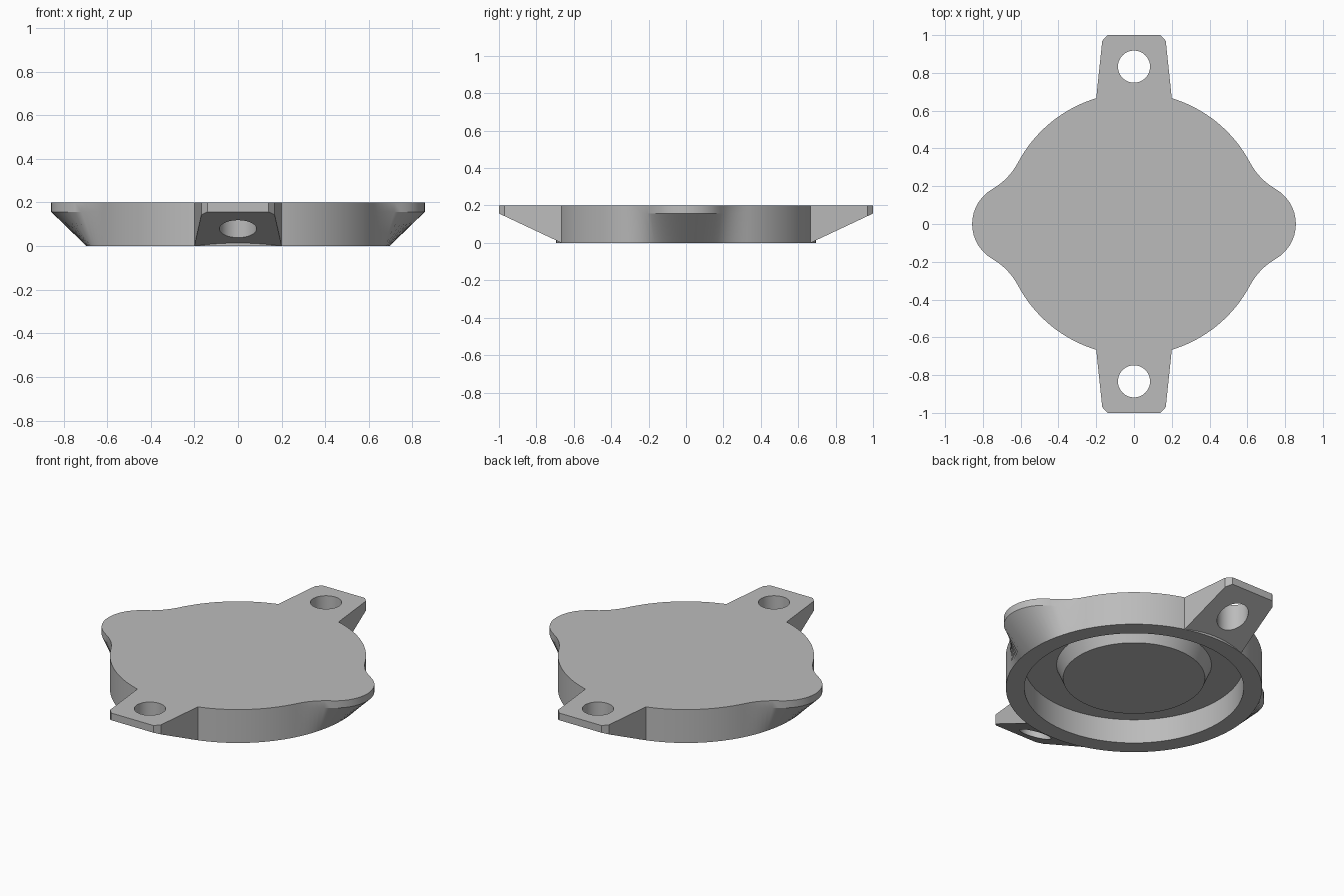
import bpy, bmesh
from math import sin, cos, radians, degrees, sqrt, atan2
from mathutils import Vector

cube = bpy.data.objects.get("Cube")
if cube:
    bpy.data.objects.remove(cube, do_unlink=True)

HEIGHT, RIM, DISC = 0.2, 0.157, 0.695      # total height, lip height, disc radius
STEPS = 180

grey = bpy.data.materials.new("plain grey")
grey.use_nodes = True
grey.diffuse_color = (0.5, 0.5, 0.5, 1)
grey.node_tree.nodes["Principled BSDF"].inputs["Base Color"].default_value = (0.5, 0.5, 0.5, 1)


def make_object(name, bm):
    bmesh.ops.recalc_face_normals(bm, faces=bm.faces)
    mesh = bpy.data.meshes.new(name)
    bm.to_mesh(mesh)
    bm.free()
    mesh.materials.append(grey)
    obj = bpy.data.objects.new(name, mesh)
    bpy.context.collection.objects.link(obj)
    return obj


def activate(obj):
    bpy.ops.object.select_all(action='DESELECT')
    obj.select_set(True)
    bpy.context.view_layer.objects.active = obj


def smooth(obj):
    activate(obj)
    bpy.ops.object.shade_smooth_by_angle(angle=radians(25))


# Outline radius: disc, with a rounded lobe blended in by a fillet on each side
TIP, TIP_X, FILLET = 0.213, 0.644, 0.35
JOIN = radians(27.9)
FILLET_AT = Vector((cos(JOIN), sin(JOIN))) * (DISC + FILLET)
TANGENT = Vector((TIP_X, 0)) + (FILLET_AT - Vector((TIP_X, 0))).normalized() * TIP


def outline(angle):
    a = atan2(abs(sin(angle)), abs(cos(angle)))
    if a >= JOIN:
        return DISC
    if a <= atan2(TANGENT.y, TANGENT.x):
        return TIP_X * cos(a) + sqrt(TIP ** 2 - (TIP_X * sin(a)) ** 2)
    along = FILLET_AT.dot(Vector((cos(a), sin(a))))
    return along - sqrt(max(0, FILLET ** 2 - FILLET_AT.length_squared + along ** 2))


# Body: lobed top, round foot, recess underneath with a tapered boss
def make_body():
    bm = bmesh.new()
    sections = [(outline, HEIGHT), (outline, RIM), (DISC, 0), (0.595, 0),
                (0.595, 0.145), (0.42, 0.145), (0.385, 0.062)]
    rings = []
    for radius, z in sections:
        ring = []
        for i in range(STEPS):
            a = radians(360 * i / STEPS)
            r = radius(a) if callable(radius) else radius
            ring.append(bm.verts.new((r * cos(a), r * sin(a), z)))
        rings.append(ring)
    for upper, lower in zip(rings, rings[1:]):
        for i in range(STEPS):
            j = (i + 1) % STEPS
            bm.faces.new((upper[i], upper[j], lower[j], lower[i]))
    bm.faces.new(rings[0])
    bm.faces.new(rings[-1])
    smooth(make_object("lobed_body", bm))


# Mounting tab: tapered, chamfered corners, sloping underside and a round hole
def make_tab(name, side):
    root = sqrt(DISC ** 2 - 0.2 ** 2)
    half = [(0.2, root), (0.168, 0.97), (0.14, 1.0)]
    points = half + [(-x, y) for x, y in reversed(half)]
    start = atan2(root, -0.2)
    sweep = atan2(root, 0.2) - start
    points += [(DISC * cos(start + sweep * k / 10), DISC * sin(start + sweep * k / 10))
               for k in range(1, 10)]
    bm = bmesh.new()
    top = [bm.verts.new((x, side * y, HEIGHT)) for x, y in points]
    low = [bm.verts.new((x, side * y, RIM * (y - root) / (1 - root))) for x, y in points]
    bm.faces.new(top)
    bm.faces.new(low)
    for i in range(len(points)):
        j = (i + 1) % len(points)
        bm.faces.new((top[i], top[j], low[j], low[i]))
    tab = make_object(name, bm)

    bm = bmesh.new()
    bmesh.ops.create_cone(bm, cap_ends=True, segments=48, radius1=0.085, radius2=0.085, depth=1)
    bmesh.ops.translate(bm, verts=bm.verts, vec=(0, side * 0.833, 0))
    cutter = make_object("hole_cutter", bm)
    cutter.hide_render = True
    cut = tab.modifiers.new("hole", 'BOOLEAN')
    cut.operation = 'DIFFERENCE'
    cut.solver = 'EXACT'
    cut.object = cutter
    activate(tab)
    bpy.ops.object.modifier_apply(modifier=cut.name)
    bpy.data.objects.remove(cutter, do_unlink=True)
    smooth(tab)


make_body()
make_tab("front_tab", -1)
make_tab("back_tab", 1)
